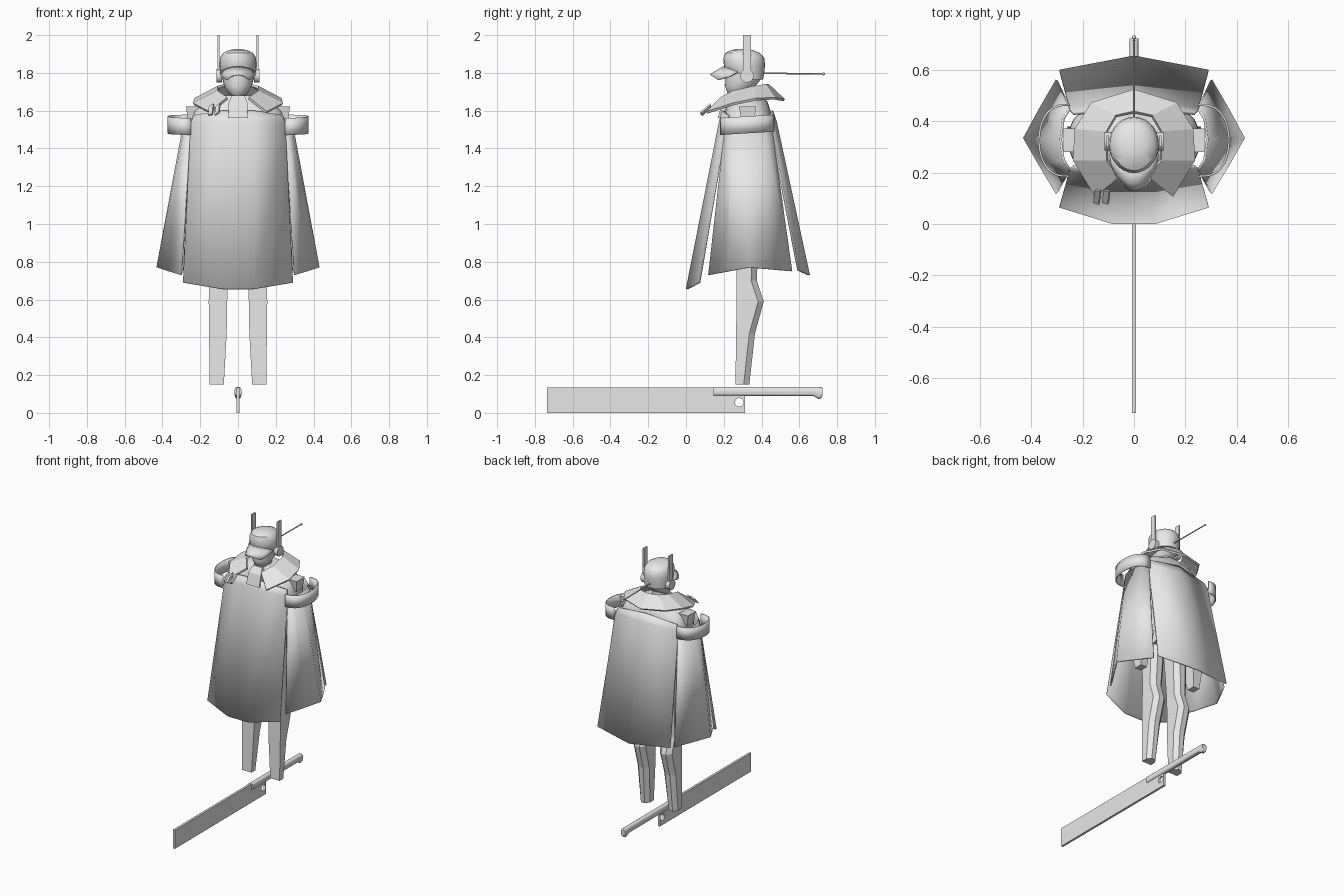
import bpy, bmesh, math
from mathutils import Vector

if "Cube" in bpy.data.objects:
    bpy.data.objects.remove(bpy.data.objects["Cube"])

mat = bpy.data.materials.new("plain grey")
mat.diffuse_color = (0.8, 0.8, 0.8, 1)
mat.use_nodes = True
mat.node_tree.nodes["Principled BSDF"].inputs["Base Color"].default_value = mat.diffuse_color


def finish(name, bm, smooth=True, thick=0, angle=35):
    """Turn a bmesh into a named object."""
    bmesh.ops.recalc_face_normals(bm, faces=bm.faces)
    me = bpy.data.meshes.new(name)
    bm.to_mesh(me)
    bm.free()
    ob = bpy.data.objects.new(name, me)
    bpy.context.collection.objects.link(ob)
    me.materials.append(mat)
    if thick:
        mod = ob.modifiers.new("thickness", 'SOLIDIFY')
        mod.thickness = thick
        mod.offset = 0
    if smooth:
        bpy.ops.object.select_all(action='DESELECT')
        ob.select_set(True)
        bpy.context.view_layer.objects.active = ob
        bpy.ops.object.shade_smooth_by_angle(angle=math.radians(angle))
    return ob


def grid(name, rows, thick=0, closed=False, smooth=True):
    """Skin neighbouring rows of points; closed rows are capped."""
    bm = bmesh.new()
    vs = [[bm.verts.new(p) for p in r] for r in rows]
    n = len(rows[0])
    for a, b in zip(vs, vs[1:]):
        for i in range(n if closed else n - 1):
            j = (i + 1) % n
            bm.faces.new((a[i], a[j], b[j], b[i]))
    if closed:
        bm.faces.new(vs[0])
        bm.faces.new(vs[-1])
    return finish(name, bm, smooth, thick)


def ring(z, rx, ry, cy, power=2, n=28, cx=0):
    pts = []
    for i in range(n):
        a = 2 * math.pi * i / n
        c, s = math.cos(a), math.sin(a)
        pts.append((cx + rx * math.copysign(abs(c) ** (2 / power), c),
                    cy + ry * math.copysign(abs(s) ** (2 / power), s), z))
    return pts


def rect(z, x0, x1, y0, y1):
    return [(x0, y0, z), (x1, y0, z), (x1, y1, z), (x0, y1, z)]


def rod(name, a, b, r, n=12):
    a, b = Vector(a), Vector(b)
    d = b - a
    bm = bmesh.new()
    bmesh.ops.create_cone(bm, cap_ends=True, segments=n, radius1=r, radius2=r, depth=d.length)
    q = d.to_track_quat('Z', 'Y').to_matrix().to_4x4()
    q.translation = (a + b) / 2
    bm.transform(q)
    return finish(name, bm)


def both(pts):
    """Mirror a right-hand half that ends on or right of the centre line."""
    return pts + [(-x, y, z) for x, y, z in reversed(pts) if x > 0]


def flip(pts, s):
    return [(s * x, y, z) for x, y, z in pts]


# Cloak: shoulder dome and four hanging panels
grid("cloak_shoulders", [ring(1.49, .252, .135, .327, 3.2), ring(1.55, .25, .135, .327, 3.2),
     ring(1.60, .23, .12, .327, 2.8), ring(1.645, .185, .105, .327, 2.4),
     ring(1.68, .10, .08, .325)], closed=True)
grid("cloak_front", [both([(.235, .225, 1.575), (.08, .195, 1.60)]),
     both([(.25, .213, 1.53), (.08, .18, 1.54)]),
     both([(.29, .07, .69), (.08, .005, .655)])], .012)
grid("cloak_back", [both([(.235, .43, 1.57), (0, .455, 1.60)]),
     both([(.25, .445, 1.53), (0, .475, 1.54)]),
     both([(.29, .595, .755), (0, .65, .73)])], .012)

for s, side in ((1, "right"), (-1, "left")):
    top = [(.25, .21, 1.53), (.275, .25, 1.53), (.285, .33, 1.53), (.275, .41, 1.53), (.25, .45, 1.53)]
    low = [(.30, .12, .73), (.365, .228, .75), (.427, .335, .77), (.365, .448, .76), (.30, .56, .75)]
    grid("cloak_side_" + side, [flip(top, s), flip(low, s)], .01)

    # Stand-off band around the upper arm
    arc = [(.25 + .12 * math.sin(math.pi * i / 14) ** .7, .325 - .14 * math.cos(math.pi * i / 14))
           for i in range(15)]
    grid("arm_band_" + side, [[(s * x, y, z + .06 * (y - .32)) for x, y in arc]
                             for z in (1.48, 1.57)], .008)

    # Shoulder block
    grid("shoulder_block_" + side, [flip(rect(1.54, .19, .265, .295, .36), s),
         flip(rect(1.622, .20, .275, .28, .372), s)], closed=True, smooth=False)

    # Arm hanging inside the cloak
    grid("arm_" + side, [flip(rect(.80, .20, .25, .31, .37), s),
         flip(rect(.90, .19, .26, .29, .38), s),
         flip(rect(1.52, .18, .24, .28, .37), s)], closed=True, smooth=False)

    # Leg with an angular calf
    leg = [(.15, .075, .150, .262, .335), (.42, .06, .153, .265, .365),
           (.59, .057, .155, .268, .412), (.70, .055, .153, .268, .375),
           (1.1, .03, .15, .26, .39)]
    rows = []
    for z, x0, x1, y0, y1 in leg:
        m = (x0 + x1) / 2
        w = (x1 - x0) * .2
        rows.append(flip([(x0, y0, z), (x1, y0, z), (x1, y1 - .03, z),
                          (m + w, y1, z), (m - w, y1, z), (x0, y1 - .03, z)], s))
    grid("leg_" + side, rows, closed=True, smooth=False)

    # Ear piece and upright blade antenna
    rod("ear_cup_" + side, (s * .085, .322, 1.785), (s * .115, .322, 1.785), .036, 20)
    grid("ear_antenna_" + side, [flip(rect(z, .098, .108, .302, .344), s) for z in (1.785, 2.0)],
         closed=True, smooth=False)

# Torso inside the cloak
grid("torso", [rect(1.0, -.15, .15, .25, .40), rect(1.25, -.12, .12, .25, .40),
     rect(1.55, -.18, .18, .24, .41)], closed=True, smooth=False)

# Open folded collar
outer = [(.15, .11, 1.59), (.235, .25, 1.635), (.228, .37, 1.66), (.165, .47, 1.665), (0, .52, 1.655)]
inner = [(.055, .185, 1.665), (.105, .25, 1.70), (.105, .36, 1.725), (.07, .42, 1.735), (0, .435, 1.735)]
grid("collar", [both(outer), both(inner)], .014, smooth=False)

# Two loose straps at the left collar end
for k in (0, 1):
    x = -.095 - .035 * k
    grid("collar_strap", [[(x, .13, 1.635), (x - .022, .13, 1.62)],
         [(x - .005, .078, 1.59 - .01 * k), (x - .027, .085, 1.575)]], .01, smooth=False)

# Neck and throat plate
rod("neck", (0, .31, 1.6), (0, .31, 1.74), .045, 16)
grid("throat_plate", [rect(1.56, -.052, .052, .168, .25), rect(1.64, -.05, .05, .19, .26),
     rect(1.68, -.035, .035, .225, .27)], closed=True, smooth=False)

# Head and cap
grid("face", [ring(1.672, .02, .025, .265), ring(1.69, .048, .05, .27), ring(1.73, .073, .08, .287),
     ring(1.77, .083, .095, .305), ring(1.83, .085, .1, .31)], closed=True)
grid("cap", [ring(1.765, .085, .07, .338), ring(1.81, .095, .104, .312), ring(1.845, .098, .109, .309),
     ring(1.88, .095, .108, .306), ring(1.905, .08, .092, .30), ring(1.92, .05, .06, .295),
     ring(1.927, .015, .02, .29)], closed=True)

# Curved cap brim
brim = []
for w, d, y, h in ((.093, .075, .20, 1.832), (.088, .07, .16, 1.808), (.06, .04, .13, 1.79)):
    brim.append([(w * t / 4, y + d * (t / 4) ** 2, h - .028 * (t / 4) ** 2) for t in range(-4, 5)])
grid("cap_brim", brim, .008)

# Rear aerial with ball tip
rod("rear_aerial", (0, .40, 1.798), (0, .725, 1.795), .004, 8)
bm = bmesh.new()
bmesh.ops.create_uvsphere(bm, u_segments=12, v_segments=8, radius=.008)
bmesh.ops.translate(bm, verts=bm.verts, vec=(0, .727, 1.795))
finish("aerial_tip", bm)

# Broad blade with a round hole
blade = grid("sword_blade", [rect(z, -.008, .008, -.735, .312) for z in (0, .135)],
             closed=True, smooth=False)
cutter = rod("hole_cutter", (-.05, .282, .056), (.05, .282, .056), .023, 24)
cutter.hide_render = True
cutter.hide_viewport = True
cut = blade.modifiers.new("hole", 'BOOLEAN')
cut.object = cutter
cut.solver = 'EXACT'


# Rounded grip with a drooping pommel
def grip_section(y, low, high):
    h, m = (high - low) / 2, (high + low) / 2
    return [(p[0], y, m + p[1] - 0) for p in ring(0, .018, h, 0, 3, 16)]


grid("sword_grip", [grip_section(y, lo, hi) for y, lo, hi in
     ((.145, .09, .137), (.675, .09, .137), (.70, .074, .137), (.715, .076, .137), (.722, .09, .13))],
     closed=True)
